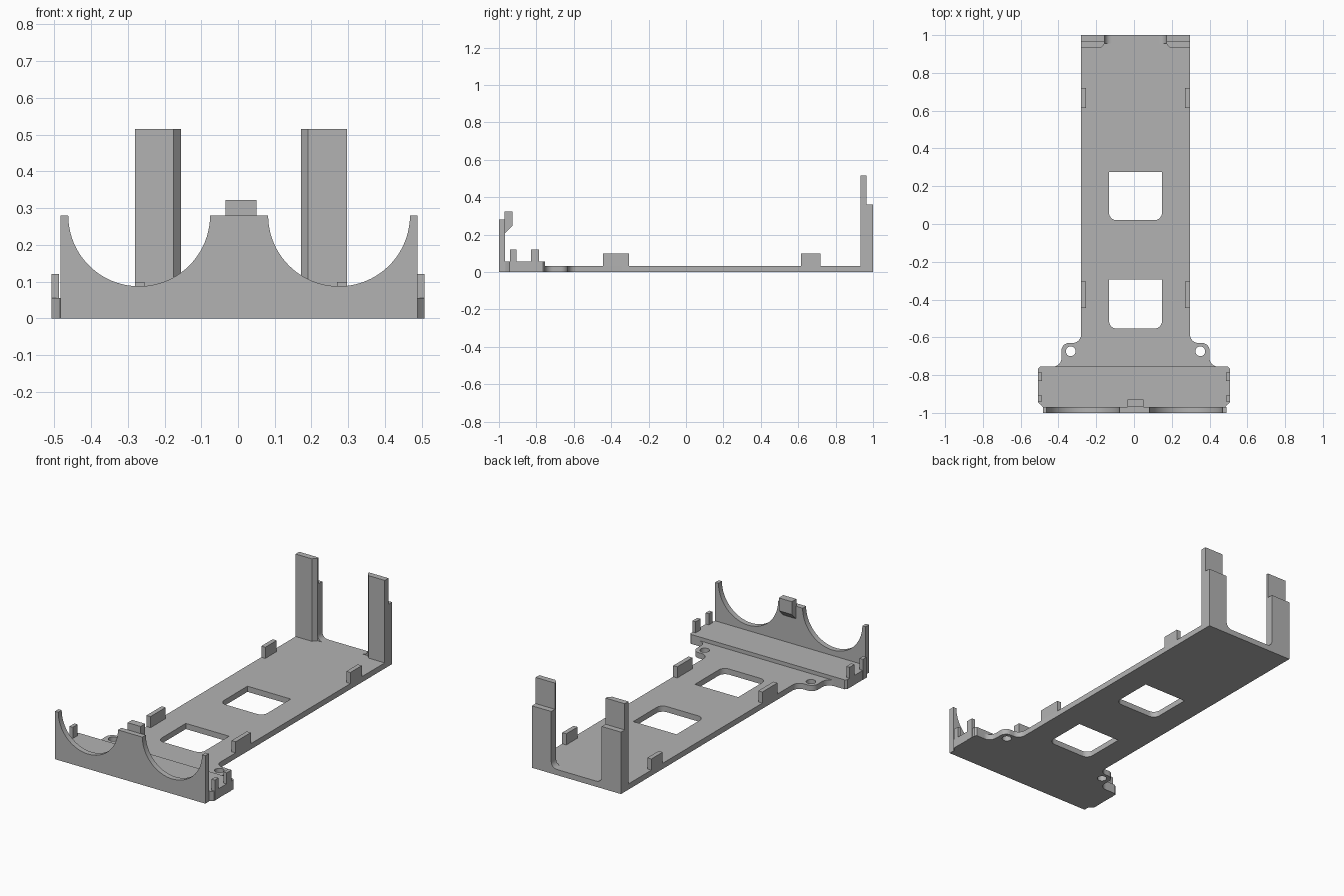
import bpy, bmesh
from math import sin, cos, radians

cube = bpy.data.objects.get("Cube")
if cube:
    bpy.data.objects.remove(cube)

grey = bpy.data.materials.new("plain grey")
grey.use_nodes = True
COLOUR = (0.45, 0.45, 0.45, 1)
grey.diffuse_color = COLOUR
grey.node_tree.nodes["Principled BSDF"].inputs["Base Color"].default_value = COLOUR

BODY = 0.008   # centre line of tray and posts
WALL = 0.003   # centre line of the front wall
AXES = {
    "x": lambda a, b, h: (h, a, b),
    "y": lambda a, b, h: (a, h, b),
    "z": lambda a, b, h: (a, b, h),
}


def extrude(name, loops, axis, low, high):
    """Fill closed outlines (later ones are holes) and extrude along an axis."""
    place = AXES[axis]
    bm = bmesh.new()
    for loop in loops:
        verts = [bm.verts.new(place(a, b, low)) for a, b in loop]
        for i, v in enumerate(verts):
            bm.edges.new((verts[i - 1], v))
    bmesh.ops.triangle_fill(bm, edges=bm.edges[:], use_beauty=True, use_dissolve=False)
    made = bmesh.ops.extrude_face_region(bm, geom=bm.faces[:])["geom"]
    bmesh.ops.translate(bm, vec=place(0, 0, high - low),
                        verts=[g for g in made if isinstance(g, bmesh.types.BMVert)])
    bmesh.ops.recalc_face_normals(bm, faces=bm.faces[:])
    mesh = bpy.data.meshes.new(name)
    bm.to_mesh(mesh)
    bm.free()
    mesh.materials.append(grey)
    obj = bpy.data.objects.new(name, mesh)
    bpy.context.collection.objects.link(obj)
    bpy.ops.object.select_all(action="DESELECT")
    obj.select_set(True)
    bpy.context.view_layer.objects.active = obj
    bpy.ops.object.shade_smooth_by_angle(angle=radians(30))
    return obj


def rect(a0, a1, b0, b1):
    return [(a0, b0), (a1, b0), (a1, b1), (a0, b1)]


def arc(a, b, r, start, end, steps=8):
    angles = [radians(start + (end - start) * i / steps) for i in range(steps + 1)]
    return [(a + r * cos(t), b + r * sin(t)) for t in angles]


def mirrored(half, centre):
    """Close a right-hand outline with its mirror image."""
    return [(centre + a, b) for a, b in half] + [(centre - a, b) for a, b in reversed(half)]


# Long tray with screw ears, two windows and two screw holes
half = [(0.288, 1)]
half += arc(0.333, -0.585, 0.045, 180, 270)
half += arc(0.352, -0.67, 0.04, 90, 0)
half += arc(0.437, -0.71, 0.045, 180, 270)
loops = [mirrored(half, BODY)]
for y0, y1 in ((0.02, 0.276), (-0.554, -0.293)):
    loops.append(mirrored([(0.14, y1)] + arc(0.1, y0 + 0.04, 0.04, 0, -90), BODY))
for side in (-1, 1):
    loops.append(arc(BODY + side * 0.343, -0.674, 0.026, 0, 345, 23))
extrude("tray", loops, "z", 0, 0.033)

# Thicker cross plate behind the front wall
half = [(0.497, -0.755), (0.507, -0.765), (0.507, -0.945), (0.49, -0.96), (0.484, -0.97)]
extrude("cross_plate", [mirrored(half, 0)], "z", 0, 0.055)

# Front wall with two round cradles
half = [(0.079, 0.28)] + arc(0.272, 0.28, 0.193, 180, 360, 40)
half += [(0.486, 0.28), (0.486, 0)]
extrude("front_wall", [mirrored(half, WALL)], "y", -1, -0.968)

# Hook at the middle of the front wall
hook = [(-0.97, 0.205), (-0.928, 0.247), (-0.928, 0.322), (-0.97, 0.322)]
extrude("wall_hook", [hook], "x", BODY - 0.042, BODY + 0.042)

for side, word in ((1, "left"), (-1, "right")):
    # Small upright clips on the cross plate
    for where, y0, y1 in (("front", -0.94, -0.907), ("rear", -0.83, -0.785)):
        extrude(f"{word}_{where}_clip", [rect(side * 0.487, side * 0.508, y0, y1)], "z", 0, 0.12)

    # Guide tabs along the tray edges
    for where, y0, y1 in (("front", -0.445, -0.305), ("rear", 0.615, 0.72)):
        tab = rect(BODY + side * 0.262, BODY + side * 0.288, y0, y1)
        extrude(f"{word}_{where}_tab", [tab], "z", 0, 0.098)

    # Rear posts: tall chamfered front half, shorter back half
    inner, outer = BODY + side * 0.163, BODY + side * 0.288
    tall = [(outer, 0.932), (BODY + side * 0.183, 0.932), (inner, 0.955),
            (inner, 0.966), (outer, 0.966)]
    extrude(f"{word}_post_front", [tall], "z", 0, 0.515)
    extrude(f"{word}_post_back", [rect(inner, outer, 0.966, 1)], "z", 0, 0.362)

    # Rounded fillet where the post meets the tray
    curve = [(BODY + side * a, z) for a, z in arc(0.128, 0.068, 0.035, 0, -90)]
    extrude(f"{word}_post_fillet", [[(inner, 0.033)] + curve], "y", 0.955, 1)
